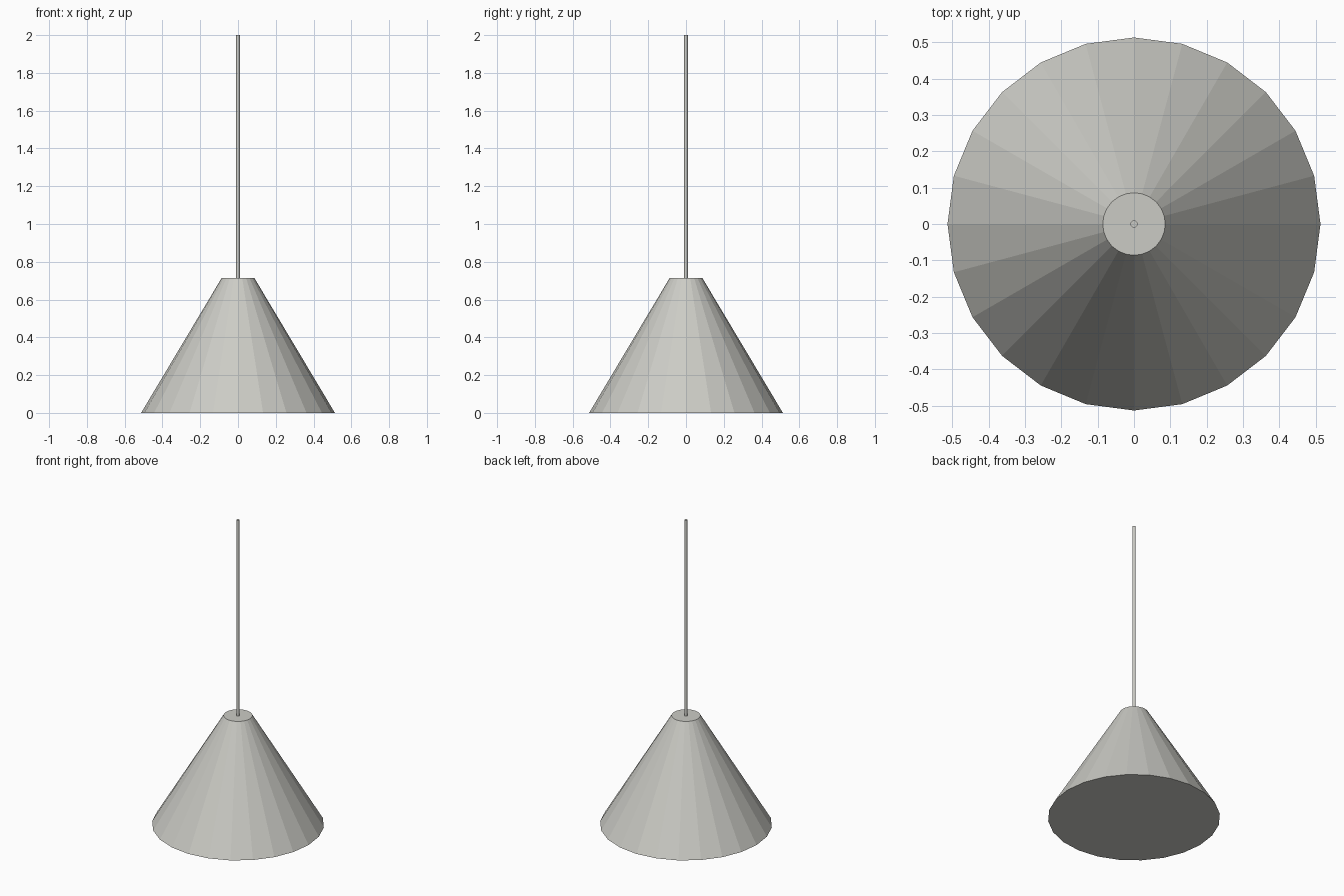
import bpy

if "Cube" in bpy.data.objects:
    bpy.data.objects.remove(bpy.data.objects["Cube"])

SIDES = 24
SHADE_HEIGHT = 0.715


def material(name, rgb):
    mat = bpy.data.materials.new(name)
    mat.diffuse_color = (*rgb, 1.0)
    mat.use_nodes = True
    mat.node_tree.nodes["Principled BSDF"].inputs["Base Color"].default_value = mat.diffuse_color
    return mat


def frustum(name, r_bottom, r_top, z0, z1, sides, mat):
    bpy.ops.mesh.primitive_cone_add(
        vertices=sides, radius1=r_bottom, radius2=r_top,
        depth=z1 - z0, location=(0, 0, (z0 + z1) / 2))
    obj = bpy.context.object
    obj.name = name
    obj.data.materials.append(mat)
    return obj


warm_grey = material("warm light grey", (0.60, 0.60, 0.56))

# Faceted conical lamp shade, closed at both ends
frustum("lamp_shade", 0.513, 0.086, 0.0, SHADE_HEIGHT, SIDES, warm_grey)

# Thin hanging rod rising from the shade's flat top
frustum("hanging_rod", 0.01, 0.01, SHADE_HEIGHT, 2.0, 12, warm_grey)
